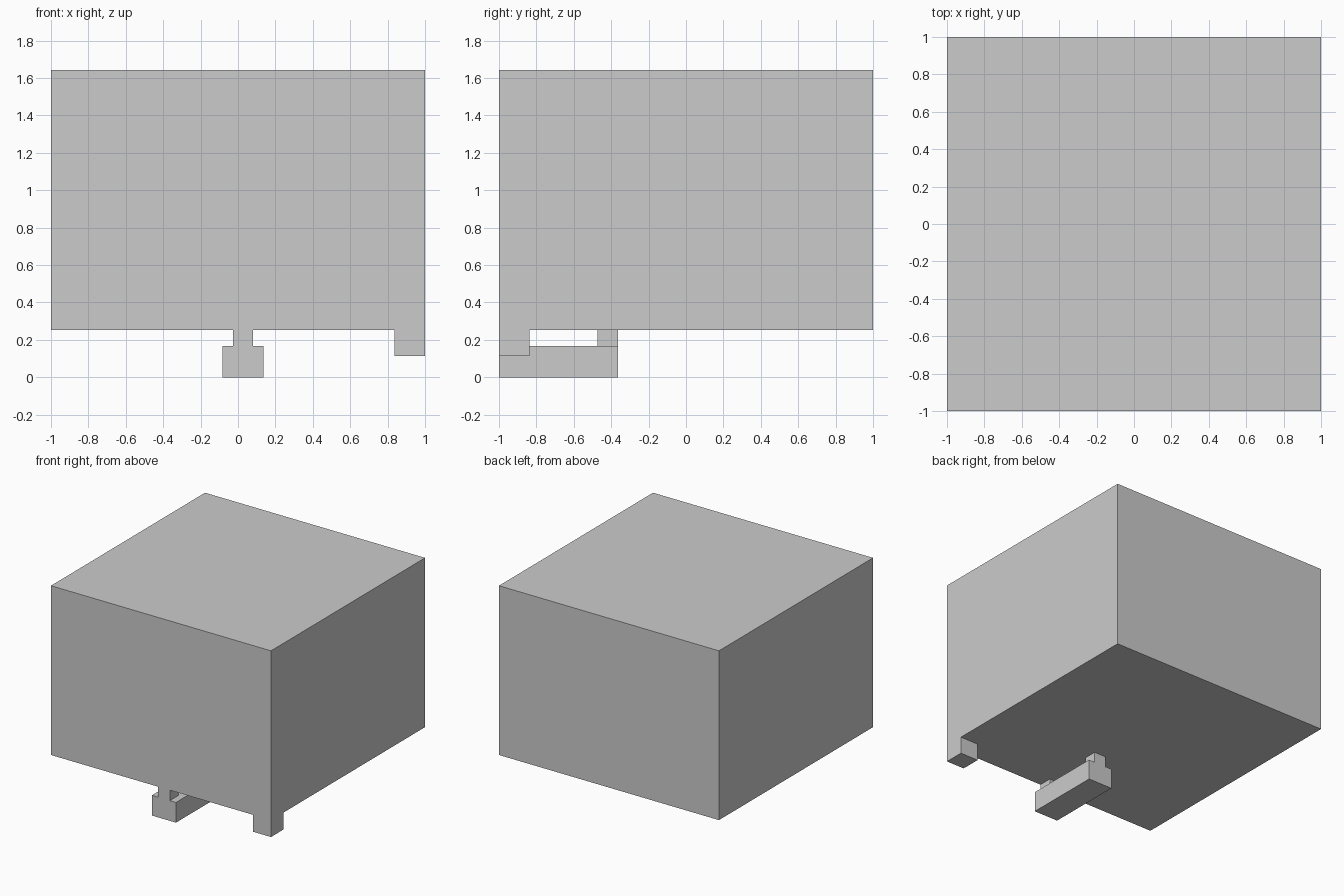
import bpy

if "Cube" in bpy.data.objects:
    bpy.data.objects.remove(bpy.data.objects["Cube"])


def box(name, x, y, z):
    """Box part spanning the given (min, max) ranges."""
    spans = (x, y, z)
    bpy.ops.mesh.primitive_cube_add(size=1, location=[(a + b) / 2 for a, b in spans])
    ob = bpy.context.object
    ob.name = name
    ob.scale = [b - a for a, b in spans]
    bpy.ops.object.transform_apply(location=False, rotation=False, scale=True)
    return ob


BOTTOM, TOP = 0.252, 1.643
RAIL_TOP = 0.166
RAIL_BACK = -0.364
POST = 0.11

# Main block
box("body", (-1, 1), (-1, 1), (BOTTOM, TOP))

# Short foot under the front right corner
box("corner_foot", (0.836, 1), (-1, -0.837), (0.113, BOTTOM))

# Rail hanging below the front edge, held by two posts
box("rail", (-0.083, 0.136), (-1, RAIL_BACK), (0, RAIL_TOP))
for name, y in (("front_post", -1), ("back_post", RAIL_BACK - POST)):
    box(name, (-0.026, 0.081), (y, y + POST), (RAIL_TOP, BOTTOM))
